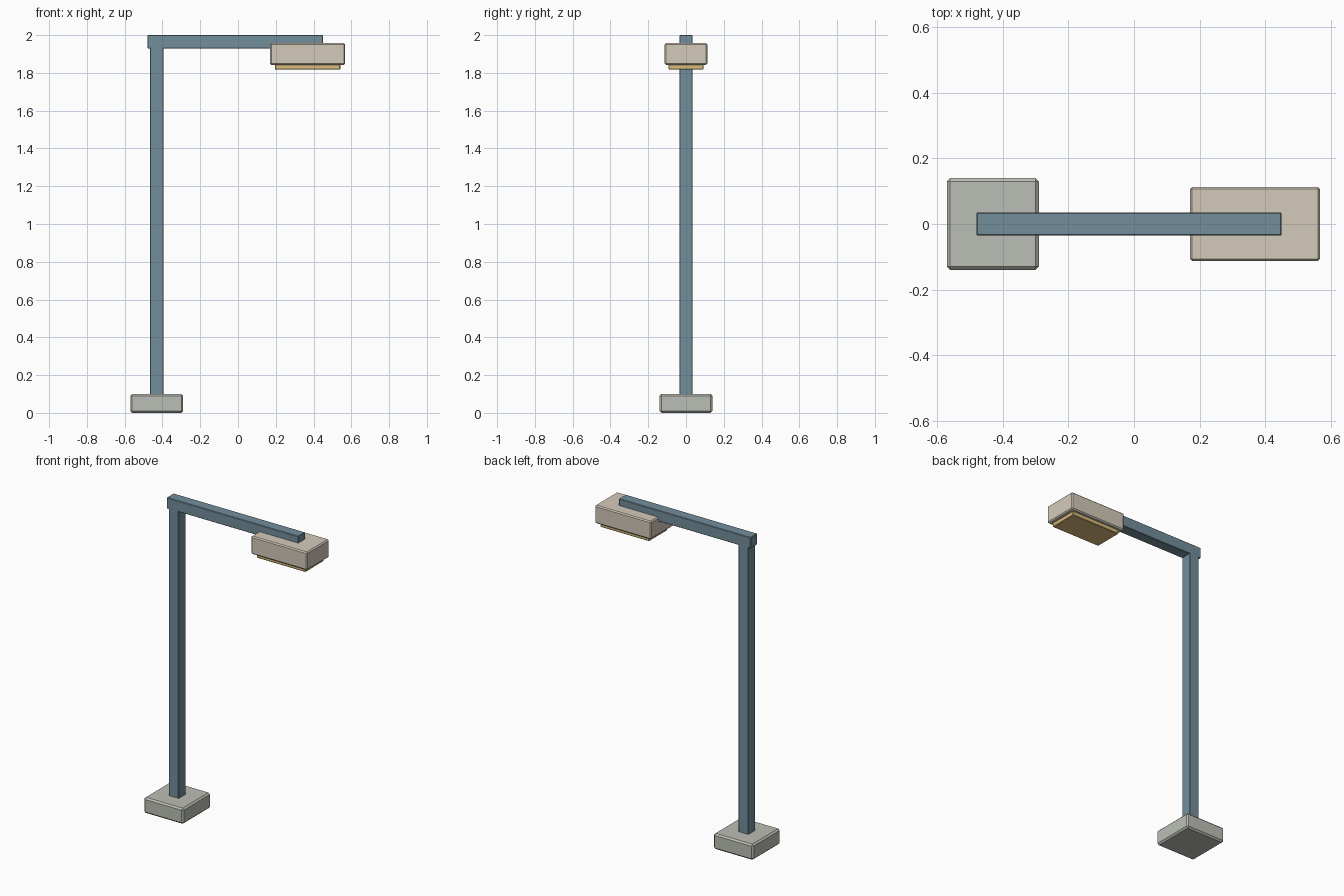
import bpy
import bmesh

if "Cube" in bpy.data.objects:
    bpy.data.objects.remove(bpy.data.objects["Cube"])


def material(name, rgb):
    m = bpy.data.materials.new(name)
    m.diffuse_color = (*rgb, 1.0)
    m.use_nodes = True
    m.node_tree.nodes["Principled BSDF"].inputs["Base Color"].default_value = m.diffuse_color
    return m


def box(name, lo, hi, mat, chamfer):
    """Axis-aligned box between two corners with a one-segment chamfer."""
    bm = bmesh.new()
    bmesh.ops.create_cube(bm, size=1.0)
    for v in bm.verts:
        v.co = [(a + b) / 2 + c * (b - a) for a, b, c in zip(lo, hi, v.co)]
    bmesh.ops.bevel(bm, geom=bm.edges[:], offset=chamfer, segments=1,
                    affect='EDGES')
    mesh = bpy.data.meshes.new(name)
    bm.to_mesh(mesh)
    bm.free()
    mesh.materials.append(mat)
    obj = bpy.data.objects.new(name, mesh)
    bpy.context.collection.objects.link(obj)
    return obj


steel = material("blue_steel", (0.17, 0.27, 0.33))
stone = material("concrete", (0.50, 0.52, 0.46))
shell = material("cream_shell", (0.65, 0.59, 0.49))
glow = material("amber_lens", (0.70, 0.50, 0.20))

# Footing block
box("base", (-0.57, -0.14, 0.0), (-0.29, 0.14, 0.10), stone, 0.010)

# Square post and horizontal arm
box("pole", (-0.465, -0.035, 0.08), (-0.395, 0.035, 1.95), steel, 0.003)
box("arm", (-0.48, -0.035, 1.93), (0.45, 0.035, 2.0), steel, 0.003)

# Lamp housing with the lens beneath it
box("lamp_head", (0.17, -0.113, 1.842), (0.567, 0.113, 1.957), shell, 0.007)
box("lens", (0.195, -0.093, 1.817), (0.542, 0.093, 1.850), glow, 0.004)
